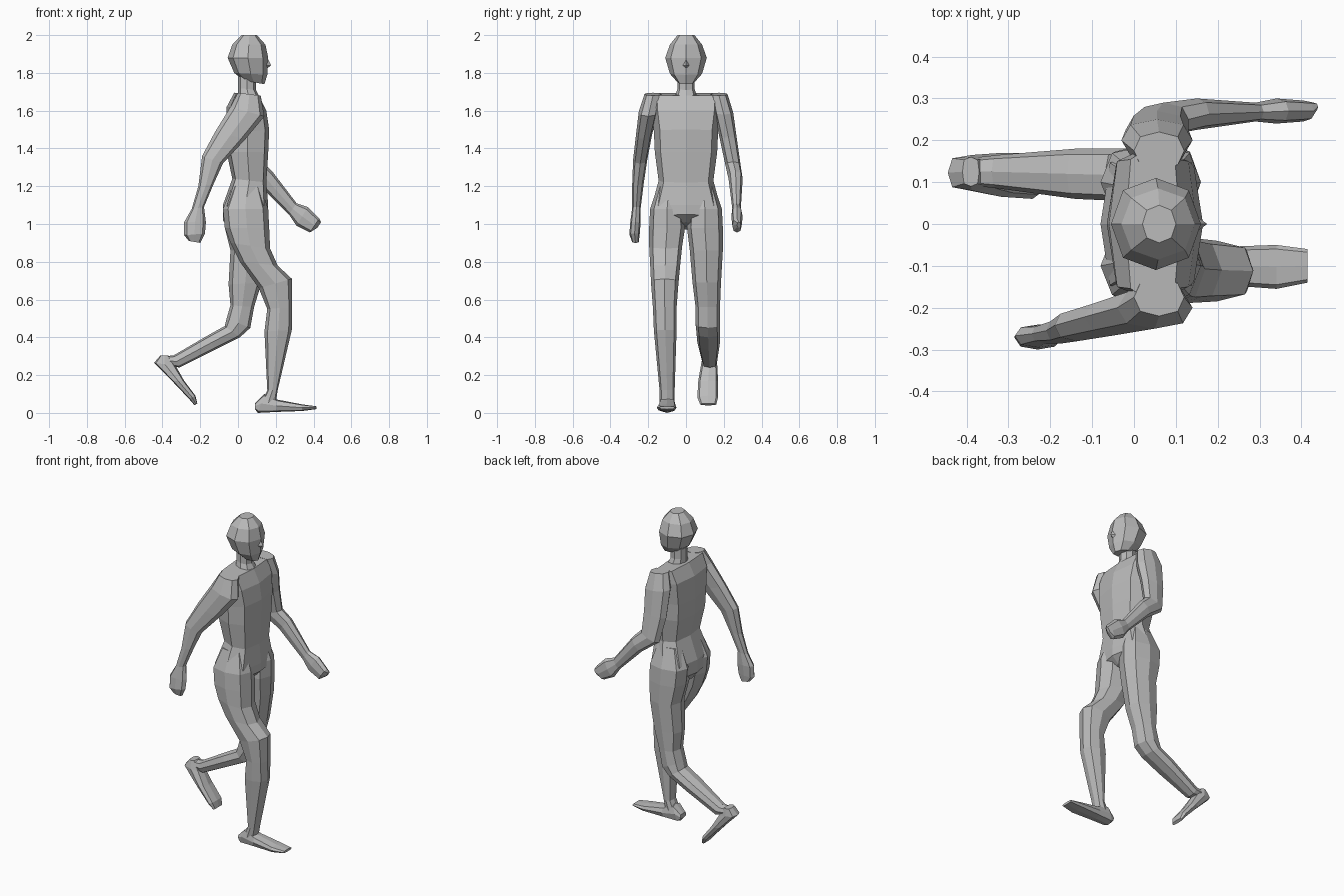
import bpy
import bmesh
import math
from mathutils import Vector

UNIT = 0.01  # stations are given in hundredths

default_cube = bpy.data.objects.get("Cube")
if default_cube:
    bpy.data.objects.remove(default_cube, do_unlink=True)


def make_material(name, colour):
    material = bpy.data.materials.new(name)
    material.use_nodes = True
    material.diffuse_color = colour
    material.node_tree.nodes["Principled BSDF"].inputs["Base Color"].default_value = colour
    return material


grey = make_material("plain_grey", (0.5, 0.5, 0.5, 1))


def signed_power(value, power):
    return math.copysign(abs(value) ** power, value)


def loft(name, stations, sides=8, roundness=0.85):
    """Skin a closed body through rings, each spanned by a front point (x, z),
    a back point (x, z) and a sideways range (y low, y high)."""
    bm = bmesh.new()
    rings = []
    for front_x, front_z, back_x, back_z, y_low, y_high in stations:
        front = Vector((front_x, y_low, front_z)) * UNIT
        back = Vector((back_x, y_high, back_z)) * UNIT
        centre = (front + back) / 2
        depth = (front - back) / 2
        depth.y = 0
        width = Vector((0, (y_high - y_low) / 2 * UNIT, 0))
        ring = []
        for i in range(sides):
            angle = math.tau * i / sides
            along = signed_power(math.cos(angle), roundness)
            across = signed_power(math.sin(angle), roundness)
            ring.append(bm.verts.new(centre + depth * along + width * across))
        rings.append(ring)
    for lower, upper in zip(rings, rings[1:]):
        for i in range(sides):
            j = (i + 1) % sides
            bm.faces.new((lower[i], lower[j], upper[j], upper[i]))
    bm.faces.new(rings[0][::-1])
    bm.faces.new(rings[-1])
    bmesh.ops.recalc_face_normals(bm, faces=bm.faces)
    mesh = bpy.data.meshes.new(name)
    bm.to_mesh(mesh)
    bm.free()
    mesh.materials.append(grey)
    body_part = bpy.data.objects.new(name, mesh)
    bpy.context.collection.objects.link(body_part)
    return body_part


def symmetric(stations):
    """Turn a half width into a sideways range centred on the body."""
    return [(*points, -half, half) for *points, half in stations]


# Head, nose and neck
loft("head", symmetric([
    (14, 174, 3, 176, 4.5),
    (15.5, 179, -2, 180, 8.5),
    (16, 188, -5.5, 188, 11),
    (14.5, 195, -3, 195, 8.5),
    (10, 200, 2, 200, 4.5),
]), roundness=0.9)
loft("nose", symmetric([
    (15.5, 188, 12, 188, 1),
    (17.5, 184, 12, 184, 2),
    (15, 182, 12, 182, 1.5),
]), sides=4, roundness=1)
loft("neck", symmetric([
    (9.5, 178, 0, 178, 4.5),
    (9.5, 171, 0, 172, 4.5),
    (11.5, 167, 0, 167, 6),
]))

# Torso from shoulders to crotch
loft("torso", symmetric([
    (11, 168, -2, 169.5, 19),
    (15, 160, -6, 162, 18.5),
    (16.5, 150, -6.5, 148, 17),
    (16, 138, -6, 138, 16.5),
    (15, 122, -3, 124, 14.5),
    (16, 110, -8, 110, 18),
    (16, 105, -8, 102, 17),
    (12, 101, -4, 97, 4),
]), roundness=0.6)

# Arm swung back
loft("rear_arm", [
    (12, 168, 0, 169.5, -22, -13),
    (14, 157, -4, 162, -25, -15),
    (4, 145, -12, 149, -26.5, -18),
    (-8, 132, -19, 136, -28, -20.5),
    (-13, 121, -21, 120, -28.5, -22.5),
    (-18, 109, -24.5, 108, -28.5, -24),
])
loft("rear_hand", [
    (-18, 109, -24.5, 108, -28.5, -24),
    (-17, 101, -28.5, 101, -29.5, -24),
    (-17.5, 95, -28.5, 94, -30, -24.5),
    (-20, 90, -26, 91, -28.5, -25),
])

# Arm swung forward
loft("front_arm", [
    (12, 168, 0, 169.5, 13, 22),
    (14, 158, -3, 160, 15, 25),
    (13, 146, -2, 143, 18, 27),
    (13, 133, 1, 128, 21, 29),
    (18, 128, 12, 120, 22.5, 30),
    (31, 111, 27, 105, 24.5, 29),
])
loft("front_hand", [
    (31, 111, 27, 105, 24.5, 29),
    (37, 109, 31, 99, 24, 30),
    (43, 103, 38, 95.5, 24.5, 29.5),
    (44, 101, 42, 98, 27, 29),
])

# Standing leg and its flat foot
loft("front_leg", [
    (12, 120, -3, 120, -15, -3),
    (16, 108, -8, 108, -19, -1),
    (16.5, 98, -7, 98, -19.5, -0.5),
    (17, 87, -4, 90, -19.5, -2),
    (21, 78, 1, 80, -19, -3),
    (28.5, 71, 11, 66, -18.5, -4),
    (28.5, 56, 15.5, 55, -17.5, -5),
    (28.5, 44, 14, 43, -17, -5),
    (21, 12, 15.5, 12, -14, -6),
    (20, 5, 12, 5, -14, -6),
], roundness=0.75)
loft("front_foot", [
    (9, 5, 9, 2, -13, -7),
    (14, 10, 10.5, 0, -14, -6),
    (21, 7, 20, 0.5, -14.5, -5.5),
    (34, 4.5, 34, 1, -15.5, -5),
    (41.5, 3.5, 41.5, 2, -14, -6),
], roundness=0.6)

# Trailing leg, bent at the knee, and its raised foot
loft("rear_leg", [
    (12, 120, -3, 120, 3, 15),
    (16, 108, -8, 108, 1, 19),
    (16, 98, -7, 98, 0.5, 19.5),
    (15, 86, -4, 86, 2, 19.5),
    (12.5, 69, -5, 68, 3.5, 18.5),
    (8.5, 56, -4, 57, 5, 18),
    (6.5, 45, -6, 50, 5, 18),
    (1, 40, -7, 46, 5.5, 18),
    (-12, 33.5, -16, 41, 6, 18),
    (-31, 24, -34, 30.5, 8.5, 16.5),
    (-36, 25, -38, 30, 9, 16),
], roundness=0.75)
loft("rear_foot", [
    (-37, 30.5, -41, 30.5, 9, 16),
    (-33, 25, -44.5, 26.5, 8, 16.5),
    (-28.5, 17, -35, 17, 6.5, 17),
    (-22.5, 9, -26, 7.5, 6, 17),
    (-21.5, 5, -23, 4, 7.5, 16),
], roundness=0.6)
